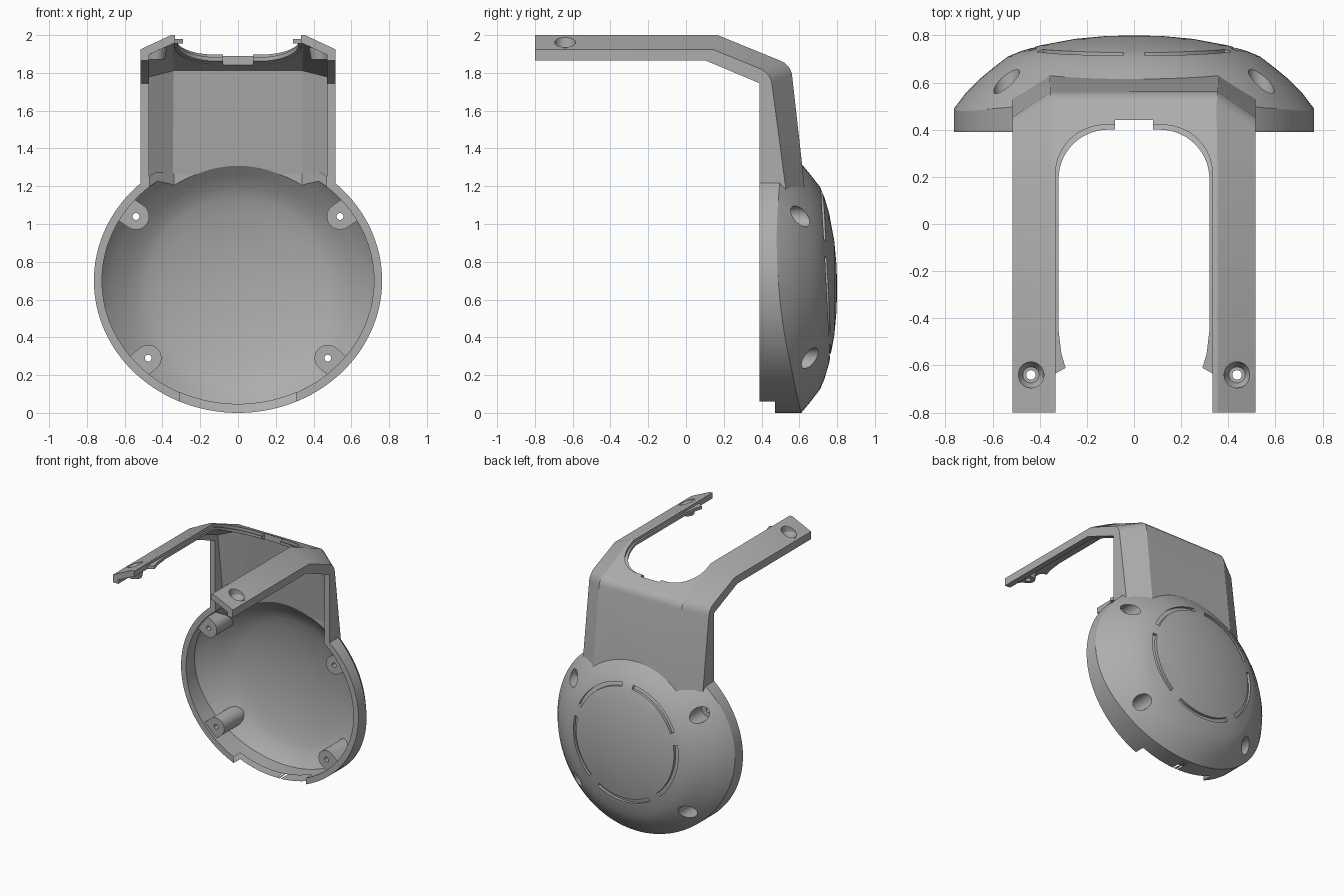
import bpy, bmesh
from math import sin, cos, pi, radians
from mathutils import Vector

if "Cube" in bpy.data.objects:
    bpy.data.objects.remove(bpy.data.objects["Cube"])

grey = bpy.data.materials.new("plain_grey")
grey.use_nodes = True
grey.diffuse_color = (0.42, 0.42, 0.42, 1)
grey.node_tree.nodes["Principled BSDF"].inputs["Base Color"].default_value = (0.42, 0.42, 0.42, 1)


def make(name, verts, faces, clean=True):
    me = bpy.data.meshes.new(name)
    me.from_pydata(verts, [], faces)
    if clean:
        bm = bmesh.new()
        bm.from_mesh(me)
        bmesh.ops.remove_doubles(bm, verts=bm.verts, dist=1e-5)
        bmesh.ops.recalc_face_normals(bm, faces=bm.faces)
        bm.to_mesh(me)
        bm.free()
    me.materials.append(grey)
    ob = bpy.data.objects.new(name, me)
    bpy.context.collection.objects.link(ob)
    return ob


def place(a, b, t, axis):
    """Point with plane coordinates a, b and position t along the axis."""
    return (a, t, b) if axis == "y" else (a, b, t)


def prism(name, pts, lo, hi, axis):
    n = len(pts)
    verts = [place(a, b, t, axis) for t in (lo, hi) for a, b in pts]
    faces = [list(range(n)), list(range(n, 2 * n))]
    faces += [(i, (i + 1) % n, n + (i + 1) % n, n + i) for i in range(n)]
    return make(name, verts, faces)


def lathe(name, profile, centre, axis, n=96):
    """Closed solid from (radius, height) points, first and last on the axis."""
    cx, cy = centre
    verts = [place(cx + r * cos(2 * pi * i / n), cy + r * sin(2 * pi * i / n), t, axis)
             for r, t in profile for i in range(n)]
    faces = []
    for j in range(len(profile) - 1):
        for i in range(n):
            k = (i + 1) % n
            quad = [j * n + i, j * n + k, (j + 1) * n + k, (j + 1) * n + i]
            if profile[j][0] == 0:
                quad.pop(1)
            elif profile[j + 1][0] == 0:
                quad.pop(2)
            faces.append(quad)
    return make(name, verts, faces)


def rod(name, r, lo, hi, centre, axis):
    return lathe(name, [(0, lo), (r, lo), (r, hi), (0, hi)], centre, axis, 32)


def apply(ob, mod):
    bpy.context.view_layer.objects.active = ob
    bpy.ops.object.modifier_apply(modifier=mod.name)


def boolean(ob, tool, op="DIFFERENCE", keep=False):
    mod = ob.modifiers.new("cut", "BOOLEAN")
    mod.operation, mod.solver, mod.object = op, "EXACT", tool
    apply(ob, mod)
    if not keep:
        bpy.data.objects.remove(tool)


def ellipse(rx, rz, n=128):
    return [(rx * cos(2 * pi * i / n), 0.70 + rz * sin(2 * pi * i / n)) for i in range(n)]


# Domed housing: a turned lens trimmed by an oval outline
DOME = [(0, .80), (.12, .797), (.25, .785), (.4, .757), (.48, .733), (.535, .71),
        (.6, .66), (.66, .61), (.71, .56), (.763, .49), (.83, .39)]


def lens(name, inset, front):
    pts = [(r, y - inset) for r, y in DOME] + [(.83, front), (0, front)]
    return lathe(name, pts, (0, .66), "y")


dome = lens("dome_housing", 0, .30)
boolean(dome, prism("outline", ellipse(.763, .70), .39, 1, "y"), "INTERSECT")

cavity = lens("cavity", .05, .20)
boolean(cavity, prism("inner_outline", ellipse(.72, .655), .25, 1, "y"), "INTERSECT")
neck_trim = cavity.copy()
neck_trim.data = cavity.data.copy()
bpy.context.collection.objects.link(neck_trim)

# Screw posts: rounded ends that run out to the rim
POSTS = [(s * x, z) for s in (-1, 1) for x, z in ((.54, 1.04), (.475, .29))]
for x, z in POSTS:
    out = Vector((x, z - .68)).normalized()
    side = Vector((-out.y, out.x))
    base = Vector((x, z))
    pts = [base + .07 * (side * cos(a) - out * sin(a)) for a in [pi * i / 16 for i in range(17)]]
    pts += [base - .07 * side + .25 * out, base + .07 * side + .25 * out]
    boolean(cavity, prism("post", [tuple(p) for p in pts], .41, .95, "y"))
boolean(dome, cavity)

for p in POSTS:
    boolean(dome, rod("recess", .055, .50, 1, p, "y"))
    boolean(dome, rod("screw_hole", .018, .3, .6, p, "y"))

# Opening of the rim into the neck, and the notch at the bottom
half = [(.468, .2), (.468, .48), (.34, .575)]
boolean(dome, prism("neck_way", half + [(-x, y) for x, y in reversed(half)], 1.13, 1.7, "z"))
boolean(dome, prism("notch", [(-.31, -.1), (.31, -.1), (.31, .2), (-.31, .2)], .3, .47, "y"))

# Ring of five shallow grooves
for k in range(5):
    mid = 54 + 72 * k
    angles = [radians(mid - 30 + 60 * i / 20) for i in range(21)]
    arc = [(.45 * cos(a), .735 + .45 * sin(a)) for a in angles]
    arc += [(.42 * cos(a), .735 + .42 * sin(a)) for a in reversed(angles)]
    groove = prism("groove", arc, .5, 1, "y")
    boolean(groove, lens("groove_floor", .022, .30))
    boolean(dome, groove)

# Neck and arms: one folded sheet; each station lists edge, shoulder and top as (x, y, z)
STATIONS = [
    [(.515, -.8, 1.865), (.515, -.8, 1.925), (.355, -.8, 2.0)],
    [(.515, .105, 1.865), (.515, .14, 1.925), (.355, .167, 2.0)],
    [(.515, .39, 1.745), (.515, .447, 1.80), (.355, .555, 1.842)],
    [(.515, .39, 1.0), (.515, .553, 1.0), (.36, .65, 1.0)],
]


def sheet(name, drop, thick):
    verts = []
    for st in STATIONS:
        row = st + [(-x, y, z) for x, y, z in reversed(st)]
        verts += [(x, y, z - drop) for x, y, z in row]
    faces = [(j * 6 + i, j * 6 + 6 + i, j * 6 + 7 + i, j * 6 + 1 + i)
             for j in range(3) for i in range(5)]
    ob = make(name, verts, faces, clean=False)
    mod = ob.modifiers.new("thickness", "SOLIDIFY")
    mod.thickness, mod.offset, mod.use_even_offset = thick, -1, True
    apply(ob, mod)
    return ob


def opening(x, back):
    """U-shaped cutter between the arms, with a small square notch at the back."""
    r = .21
    right = [(x, -1)] + [(x - r + r * cos(a), back - r + r * sin(a))
                         for a in [pi / 2 * i / 14 for i in range(15)]]
    right += [(.08, back), (.08, .44)]
    return prism("opening", right + [(-a, b) for a, b in reversed(right)], 1.8, 2.2, "z")


neck = sheet("neck_and_arms", 0, .045)
bm = bmesh.new()
bm.from_mesh(neck.data)
fold = [Vector(p) for p in STATIONS[2][1:]]
fold += [Vector((-p.x, p.y, p.z)) for p in fold]
on_fold = {v for v in bm.verts if any((v.co - p).length < 1e-4 for p in fold)}
edges = [e for e in bm.edges if all(v in on_fold for v in e.verts)]
bmesh.ops.bevel(bm, geom=edges, offset=.05, offset_type="OFFSET", segments=4,
                profile=.5, affect="EDGES")
bm.to_mesh(neck.data)
bm.free()
boolean(neck, neck_trim)
boolean(neck, opening(.333, .42))

# Thin ledge around the inside of the opening
ledge = sheet("opening_ledge", .022, .02)
box = [(-.37, -.62), (.37, -.62), (.37, .46), (-.37, .46)]
boolean(ledge, prism("ledge_limit", box, 1.8, 2.1, "z"), "INTERSECT")
boolean(ledge, opening(.32, .40))

parts = [dome, neck, ledge]
for s, word in ((1, "left"), (-1, "right")):
    # Countersunk screw seat at the end of each arm
    spot = (s * .437, -.64)
    boss = lathe(word + "_arm_boss", [(0, 1.872), (.05, 1.872), (.062, 1.935), (0, 1.935)],
                 spot, "z", 32)
    for ob in (neck, boss):
        boolean(ob, lathe("countersink", [(0, 1.9), (.034, 1.9), (.055, 1.94), (.055, 2.1), (0, 2.1)],
                          spot, "z", 32))
        boolean(ob, rod("arm_hole", .02, 1.8, 2.0, spot, "z"))
    # Small flared tab at the end of the ledge
    flare = [(.345, -.45), (.32, -.45), (.308, -.55), (.29, -.61), (.335, -.635), (.345, -.635)]
    tab = prism(word + "_tab", [(s * x, y) for x, y in flare], 1.956, 1.98, "z")
    parts += [boss, tab]

bpy.ops.object.select_all(action="DESELECT")
for ob in parts:
    ob.select_set(True)
bpy.context.view_layer.objects.active = dome
bpy.ops.object.shade_smooth_by_angle(angle=radians(25))
